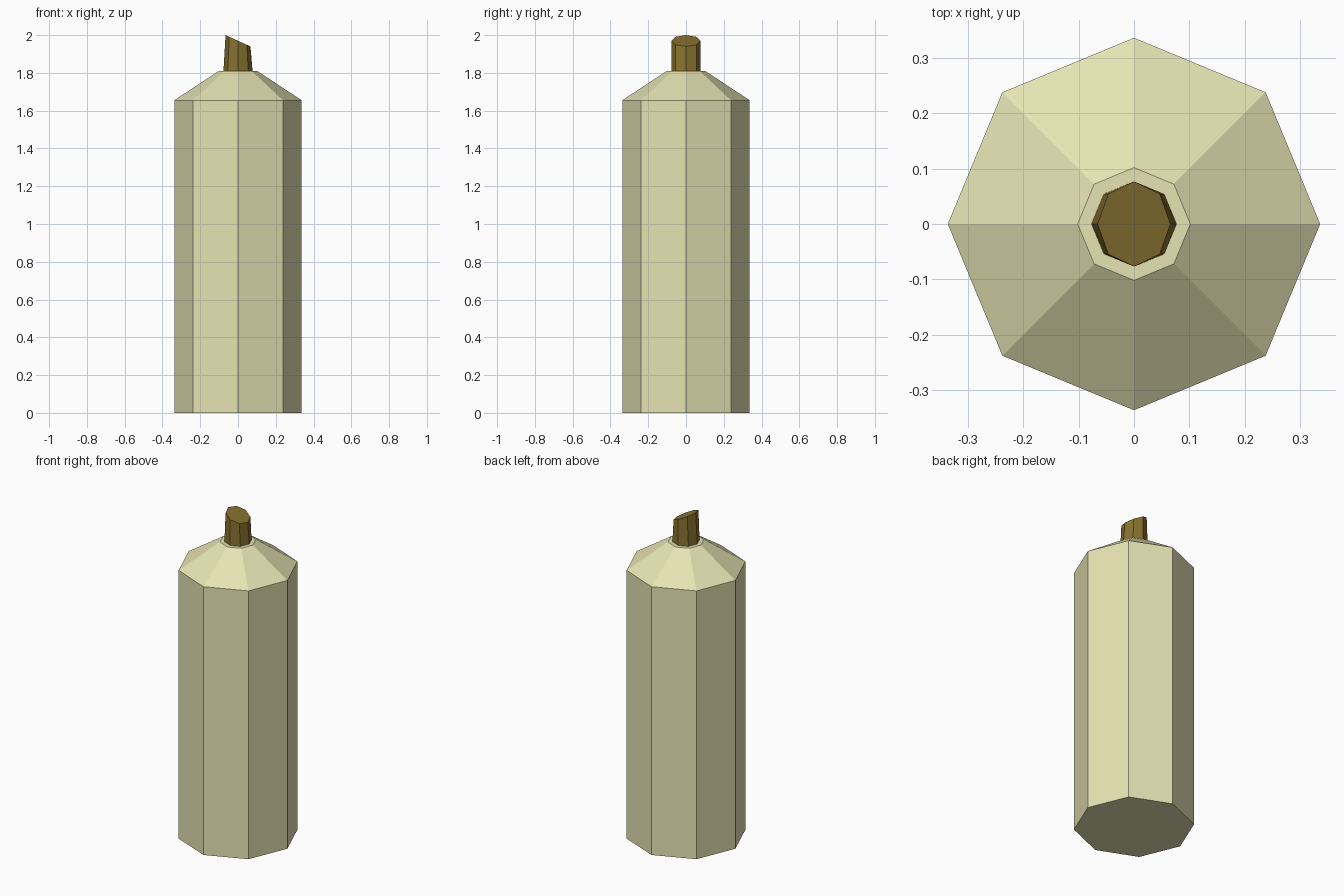
import bpy, bmesh, math

if "Cube" in bpy.data.objects:
    bpy.data.objects.remove(bpy.data.objects["Cube"])

SIDES = 8


def material(name, color):
    m = bpy.data.materials.new(name)
    m.diffuse_color = (*color, 1)
    m.use_nodes = True
    m.node_tree.nodes["Principled BSDF"].inputs["Base Color"].default_value = m.diffuse_color
    return m


def loft(name, rings, mat):
    """Stack octagonal rings (x radius, y radius, z, z slope along x) into a capped solid."""
    bm = bmesh.new()
    loops = []
    for rx, ry, z, slope in rings:
        loop = []
        for i in range(SIDES):
            a = math.tau * i / SIDES
            x, y = rx * math.cos(a), ry * math.sin(a)
            loop.append(bm.verts.new((x, y, z + slope * x)))
        loops.append(loop)
    for low, high in zip(loops, loops[1:]):
        for i in range(SIDES):
            j = (i + 1) % SIDES
            bm.faces.new((low[i], low[j], high[j], high[i]))
    bm.faces.new(loops[0][::-1])
    bm.faces.new(loops[-1])
    mesh = bpy.data.meshes.new(name)
    bm.to_mesh(mesh)
    bm.free()
    mesh.materials.append(mat)
    obj = bpy.data.objects.new(name, mesh)
    bpy.context.collection.objects.link(obj)
    return obj


wax = material("wax", (0.79, 0.77, 0.45))
cord = material("cord", (0.25, 0.17, 0.03))

# Candle body with tapered shoulder and small flat top
loft("candle_body", [(0.337, 0.337, 0, 0),
                     (0.337, 0.337, 1.655, 0),
                     (0.102, 0.102, 1.81, 0)], wax)

# Wick, cut at a slant that falls towards +x
loft("wick", [(0.077, 0.077, 1.81, 0),
              (0.066, 0.077, 1.97, -0.455)], cord)
